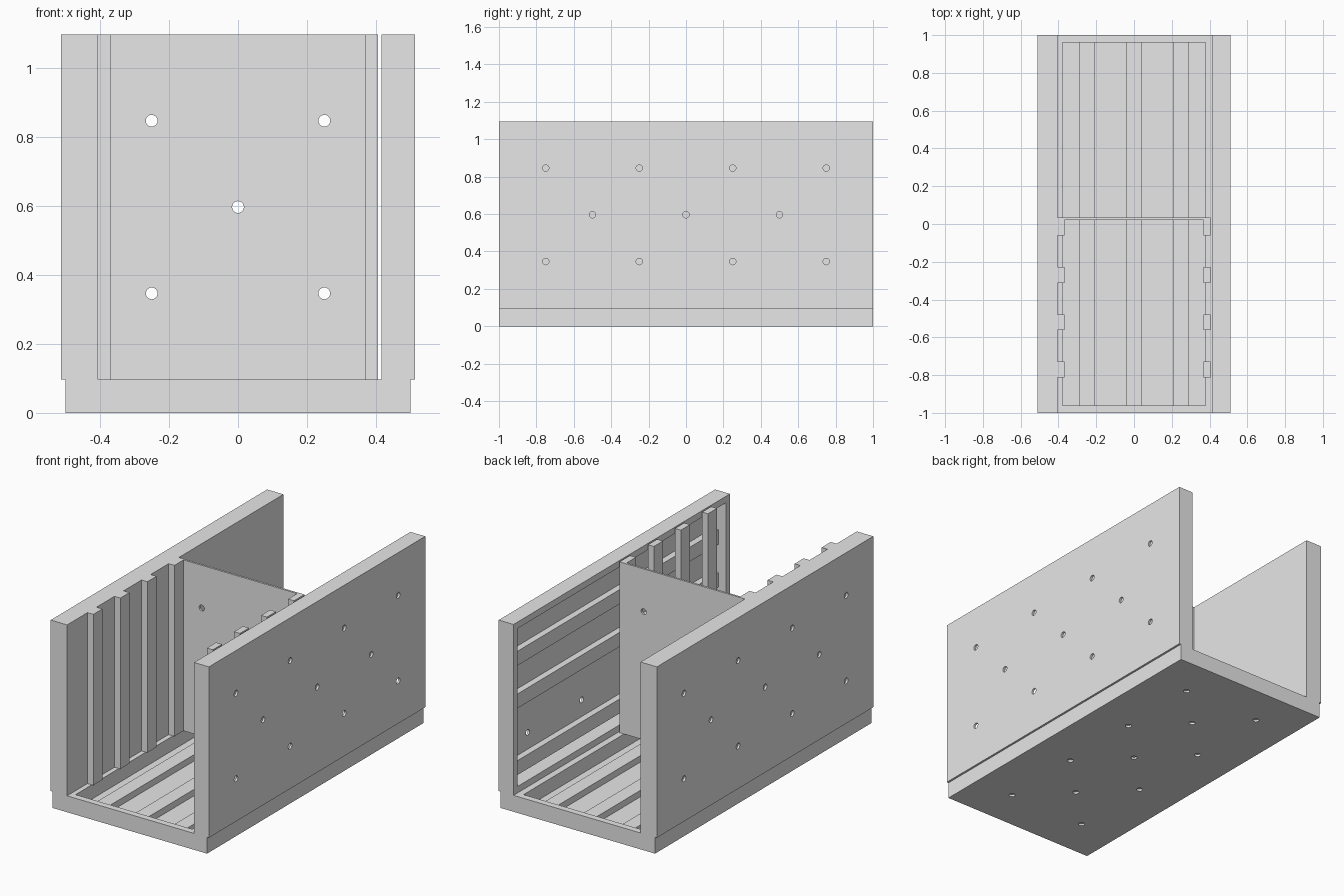
import bpy
import bmesh
from mathutils import Matrix, Vector

old = bpy.data.objects.get("Cube")
if old:
    bpy.data.objects.remove(old, do_unlink=True)

grey = bpy.data.materials.new("plain grey")
grey.use_nodes = True
grey.diffuse_color = (0.8, 0.8, 0.8, 1)
grey.node_tree.nodes["Principled BSDF"].inputs["Base Color"].default_value = (0.8, 0.8, 0.8, 1)

SKIN, STUD, DEEP = 0.012, 0.038, 0.084
FLOOR = SKIN + DEEP
TOP = FLOOR + 1.0
MID = FLOOR + 0.5
OUT = 0.5 + SKIN          # outer face of the side walls
FACE = 0.5 - DEEP         # inner face of the wall framing


def make_object(name, bm):
    mesh = bpy.data.meshes.new(name)
    bm.to_mesh(mesh)
    bm.free()
    mesh.materials.append(grey)
    obj = bpy.data.objects.new(name, mesh)
    bpy.context.collection.objects.link(obj)
    return obj


def add_box(bm, x, y, z):
    lo, hi = Vector((x[0], y[0], z[0])), Vector((x[1], y[1], z[1]))
    size = hi - lo
    bmesh.ops.create_cube(bm, size=1, matrix=Matrix.Translation((lo + hi) / 2) @ Matrix.Diagonal((*size, 1)))


def box(name, x, y, z):
    bm = bmesh.new()
    add_box(bm, x, y, z)
    return make_object(name, bm)


def drill(obj, points, axis, radius=0.017):
    """Cut round holes through a sheet along the given axis."""
    bm = bmesh.new()
    turn = Vector((0, 0, 1)).rotation_difference(Vector(axis)).to_matrix().to_4x4()
    for p in points:
        bmesh.ops.create_cone(bm, cap_ends=True, segments=24, radius1=radius, radius2=radius,
                              depth=0.1, matrix=Matrix.Translation(p) @ turn)
    cutter = make_object("hole_cutter", bm)
    cutter.hide_render = True
    mod = obj.modifiers.new("holes", 'BOOLEAN')
    mod.operation = 'DIFFERENCE'
    mod.solver = 'EXACT'
    mod.object = cutter
    graph = bpy.context.evaluated_depsgraph_get()
    mesh = bpy.data.meshes.new_from_object(obj.evaluated_get(graph))
    obj.modifiers.clear()
    obj.data = mesh
    bpy.data.objects.remove(cutter, do_unlink=True)


def frame(name, place, half, border):
    """Rectangular frame; place maps across and along spans to box spans."""
    bm = bmesh.new()
    inner = half - border
    for s in (-1, 1):
        across = sorted((s * half, s * inner))
        add_box(bm, *place(across, (-1, 1)))
        along = sorted((s, s * (1 - STUD)))
        add_box(bm, *place((-inner, inner), along))
    return make_object(name, bm)


# Hole pattern shared by all long sheets: (across, along)
holes = [(a, y) for a in (-0.25, 0.25) for y in (-0.75, -0.25, 0.25, 0.75)]
holes += [(0, y) for y in (-0.5, 0, 0.5)]
INNER = (-1 + STUD, 1 - STUD)

# Floor: sheet, surrounding frame and flat-laid ribs
sheet = box("floor_sheet", (-0.5, 0.5), (-1, 1), (0, SKIN))
drill(sheet, [(a, y, 0) for a, y in holes], (0, 0, 1))
frame("floor_frame", lambda a, y: (a, y, (SKIN, FLOOR)), 0.5, 0.122)
for i, c in enumerate((-0.25, 0, 0.25)):
    box(f"floor_rib_{i + 1}", (c - DEEP / 2, c + DEEP / 2), INNER, (SKIN, SKIN + STUD))

# Side walls: outer sheet, frame and horizontal ribs
for side, s, rib_heights in (("left", 1, (-0.39, 0, 0.25)), ("right", -1, (-0.25, 0, 0.25))):
    def span(a, b):
        return sorted((s * a, s * b))
    sheet = box(f"{side}_wall_sheet", span(0.5, OUT), (-1, 1), (FLOOR, TOP))
    drill(sheet, [(s * OUT, y, MID + a) for a, y in holes], (1, 0, 0))
    frame(f"{side}_wall_frame",
          lambda a, y: (span(FACE, 0.5), y, (MID + a[0], MID + a[1])), 0.5, STUD)
    for i, c in enumerate(rib_heights):
        z = MID + c
        box(f"{side}_wall_rib_{i + 1}", span(0.5 - STUD, 0.5), INNER, (z - DEEP / 2, z + DEEP / 2))
    # Upright battens in the front half
    for i in range(4):
        y = -0.02 - 0.25 * i
        box(f"{side}_batten_{i + 1}", span(0.368, 0.406), (y - DEEP / 2, y + DEEP / 2), (FLOOR, TOP))

# Inner lining of the right wall
box("right_wall_lining", (-FACE, -0.406), (-1, 1), (FLOOR, TOP))

# Thin cross divider in the middle
divider = box("divider", (-0.406, 0.406), (0.022, 0.022 + SKIN), (FLOOR, TOP))
points = [(x, 0.028, MID + z) for x in (-0.25, 0.25) for z in (-0.25, 0.25)] + [(0, 0.028, MID)]
drill(divider, points, (0, 1, 0))
